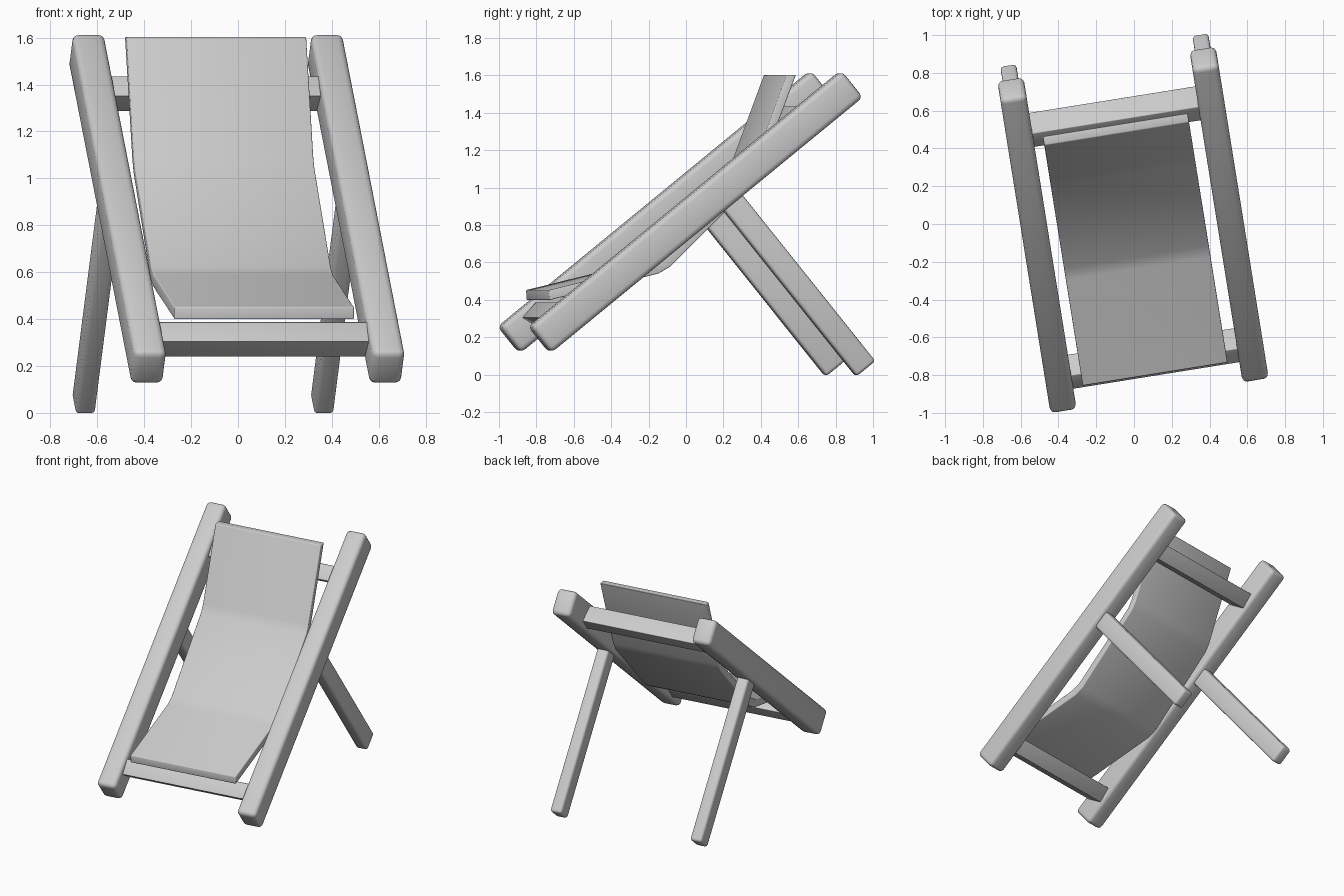
import bpy, bmesh, math
from mathutils import Matrix, Vector

if "Cube" in bpy.data.objects:
    bpy.data.objects.remove(bpy.data.objects["Cube"])

YAW = math.radians(9.1)      # whole chair is turned slightly
TILT = math.radians(39.0)    # slope of the side rails
ALONG = Vector((math.cos(TILT), math.sin(TILT)))    # up the rail, in (y, z)
DOWN = Vector((math.sin(TILT), -math.cos(TILT)))    # square to the rail, down and back


def prism(name, profile, x, width, bevel):
    """Extrude a (y, z) profile across x, then round its edges."""
    bm = bmesh.new()
    face = bm.faces.new([bm.verts.new((x - width / 2, y, z)) for y, z in profile])
    out = bmesh.ops.extrude_face_region(bm, geom=[face])
    moved = [g for g in out["geom"] if isinstance(g, bmesh.types.BMVert)]
    bmesh.ops.translate(bm, verts=moved, vec=(width, 0, 0))
    bmesh.ops.recalc_face_normals(bm, faces=bm.faces)
    mesh = bpy.data.meshes.new(name)
    bm.to_mesh(mesh)
    bm.free()
    obj = bpy.data.objects.new(name, mesh)
    bpy.context.collection.objects.link(obj)
    obj.matrix_world = Matrix.Rotation(YAW, 4, "Z") @ Matrix.Translation((-0.01, 0, 0))
    mod = obj.modifiers.new("rounded edges", "BEVEL")
    mod.width = bevel
    mod.segments = 3
    mod.limit_method = "ANGLE"
    mod.angle_limit = math.radians(40)
    bpy.ops.object.select_all(action="DESELECT")
    obj.select_set(True)
    bpy.context.view_layer.objects.active = obj
    bpy.ops.object.modifier_apply(modifier=mod.name)
    bpy.ops.object.shade_smooth_by_angle(angle=math.radians(35))
    return obj


def bar(start, end, thick):
    """Rectangle profile around the line from start to end."""
    d = (end - start).normalized()
    n = Vector((-d.y, d.x)) * thick / 2
    return [start + n, end + n, end - n, start - n]


# Side rails and the back legs set square to them
centre = Vector((-0.03, 0.87))
rail = bar(centre - ALONG * 1.085, centre + ALONG * 1.085, 0.18)
foot = Vector((0.89, 0.032))
leg = bar(foot - DOWN * 1.2, foot, 0.13)
for side, x in (("left", -0.515), ("right", 0.515)):
    prism(side + "_rail", rail, x, 0.14, 0.028)
    prism(side + "_back_leg", leg, x, 0.085, 0.018)

# Cross bars joining the rails
section = [(-0.812, 0.305), (-0.739, 0.388), (-0.627, 0.323), (-0.70, 0.238)]
prism("lower_cross_bar", section, 0, 1.0, 0.004)
prism("upper_cross_bar", [(y + 1.297, z + 1.047) for y, z in section], 0, 1.0, 0.004)

# Sling seat: front edge, seat bend, back bend, top edge, then the underside back
seat = [(-0.802, 0.452), (-0.235, 0.59), (-0.175, 0.623), (0.265, 1.045), (0.298, 1.10),
        (0.486, 1.603), (0.536, 1.603), (0.338, 1.08), (0.305, 1.022),
        (-0.145, 0.577), (-0.21, 0.54), (-0.80, 0.398)]
prism("sling_seat", seat, -0.005, 0.776, 0.006)
